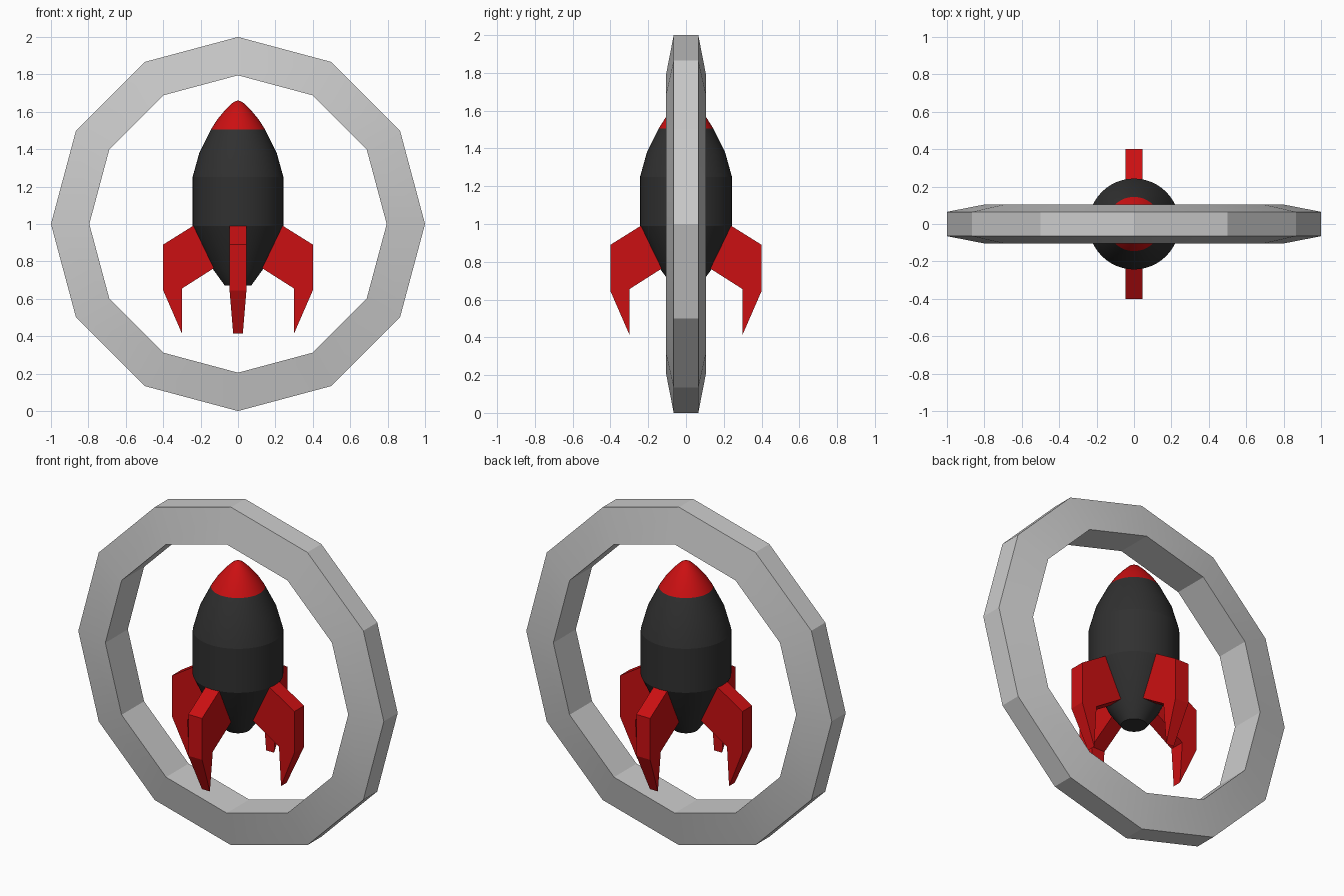
import bpy
import bmesh
import math
from mathutils import Matrix, Vector

cube = bpy.data.objects.get("Cube")
if cube:
    bpy.data.objects.remove(cube, do_unlink=True)


def make_material(name, rgb):
    mat = bpy.data.materials.new(name)
    mat.use_nodes = True
    color = (*rgb, 1.0)
    mat.diffuse_color = color
    mat.node_tree.nodes["Principled BSDF"].inputs["Base Color"].default_value = color
    return mat


def finish(bm, name, mat, smooth_angle=None):
    """Turn a bmesh into a named, coloured object."""
    bmesh.ops.recalc_face_normals(bm, faces=bm.faces)
    mesh = bpy.data.meshes.new(name)
    bm.to_mesh(mesh)
    bm.free()
    mesh.materials.append(mat)
    obj = bpy.data.objects.new(name, mesh)
    bpy.context.collection.objects.link(obj)
    if smooth_angle:
        bpy.ops.object.select_all(action="DESELECT")
        obj.select_set(True)
        bpy.context.view_layer.objects.active = obj
        bpy.ops.object.shade_smooth_by_angle(angle=math.radians(smooth_angle))
    return obj


def lathe(name, profile, sides, mat, smooth_angle, closed=False):
    """Spin a (radius, z) profile around the z axis."""
    bm = bmesh.new()
    verts = [bm.verts.new((r, 0, z)) for r, z in profile]
    pairs = list(zip(verts, verts[1:]))
    if closed:
        pairs.append((verts[-1], verts[0]))
    edges = [bm.edges.new(p) for p in pairs]
    bmesh.ops.spin(bm, geom=verts + edges, cent=(0, 0, 0), axis=(0, 0, 1),
                   angle=math.tau, steps=sides)
    bmesh.ops.remove_doubles(bm, verts=bm.verts, dist=0.0005)
    return finish(bm, name, mat, smooth_angle)


def fin(name, angle, mat):
    """Extrude the fin outline, narrowing below the knee, and turn it into place."""
    outline = [(0.24, 0.99), (0.40, 0.89), (0.40, 0.645), (0.30, 0.415),
               (0.30, 0.655), (0.135, 0.76), (0.11, 0.78), (0.20, 0.98)]
    knee, tip = 0.645, 0.415
    turn = Matrix.Rotation(angle, 3, "Z")
    bm = bmesh.new()
    sides = []
    for sign in (-1, 1):
        loop = []
        for x, z in outline:
            t = min(1, (z - tip) / (knee - tip))
            half = 0.026 + (0.045 - 0.026) * t
            loop.append(bm.verts.new(turn @ Vector((x, sign * half, z))))
        sides.append(loop)
        bm.faces.new(loop)
    a, b = sides
    for i in range(len(outline)):
        j = (i + 1) % len(outline)
        bm.faces.new((a[i], a[j], b[j], b[i]))
    return finish(bm, name, mat)


grey = make_material("light grey", (0.6, 0.6, 0.6))
black = make_material("charcoal", (0.03, 0.03, 0.03))
red = make_material("red", (0.6, 0.005, 0.006))

# Twelve-sided ring, wider at its inner rim
ring = lathe("ring", [(1.0, -0.065), (1.0, 0.065), (0.795, 0.105), (0.795, -0.105)],
             12, grey, 20, closed=True)
ring.data.transform(Matrix.Translation((0, 0, 1)) @ Matrix.Rotation(math.pi / 2, 4, "X"))

# Rocket hull and nose cone
lathe("hull", [(0, 0.67), (0.07, 0.67), (0.135, 0.76), (0.243, 0.99), (0.243, 1.25),
               (0.207, 1.38), (0.145, 1.505)], 48, black, 14)
lathe("nose_cone", [(0.145, 1.505), (0.11, 1.56), (0.068, 1.61), (0.03, 1.647),
                    (0.012, 1.657), (0, 1.66)], 48, red, 40)

# Four fins
for i, side in enumerate(("left", "back", "right", "front")):
    fin(side + "_fin", i * math.pi / 2, red)
